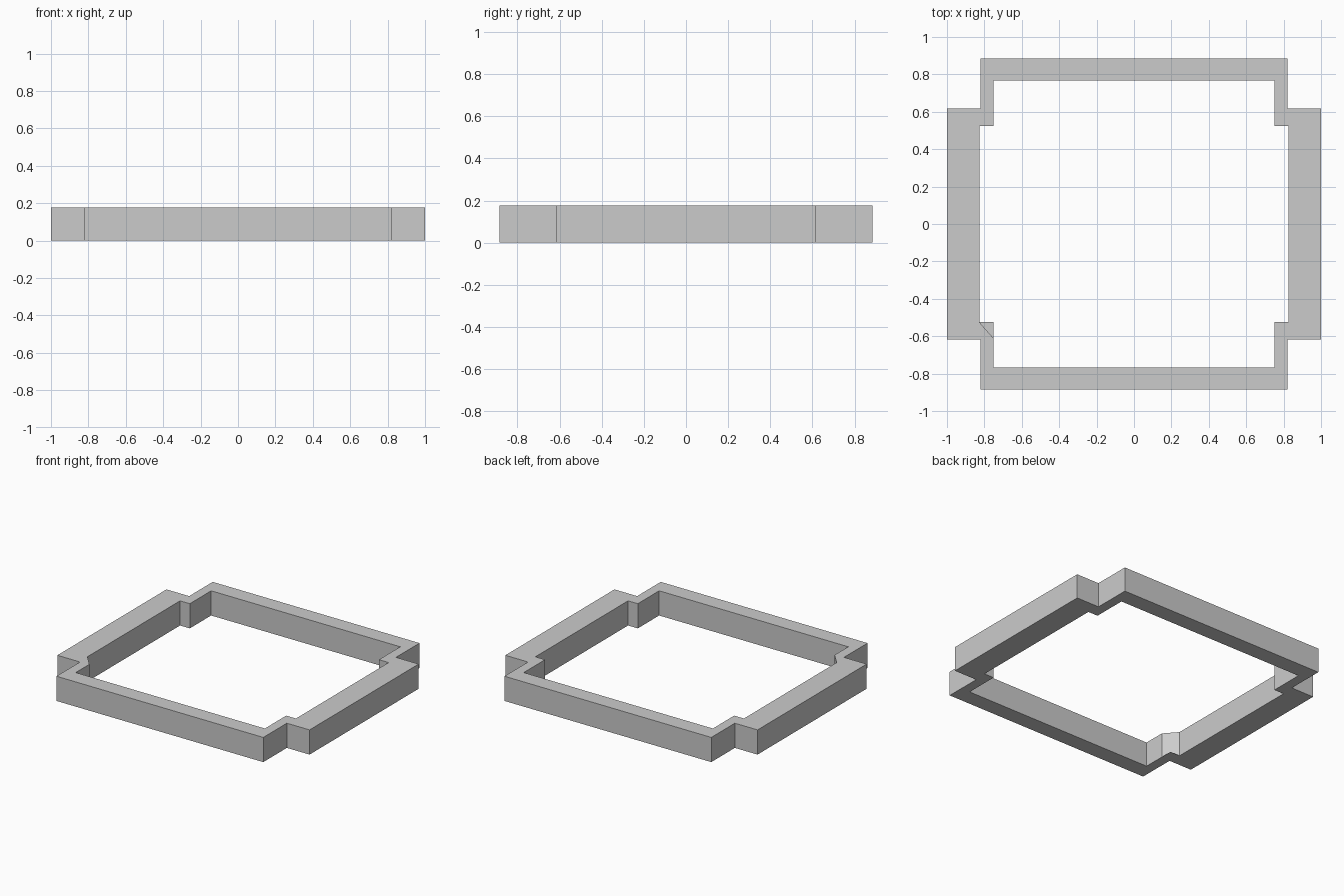
import bpy, bmesh

if "Cube" in bpy.data.objects:
    bpy.data.objects.remove(bpy.data.objects["Cube"])

HEIGHT = 0.177


def stepped_outline(x_narrow, x_wide, y_step, y_end):
    """Rectangle with stepped corners, counter-clockwise from front right."""
    quarter = [(x_narrow, -y_end), (x_narrow, -y_step), (x_wide, -y_step)]
    right = quarter + [(x, -y) for x, y in reversed(quarter)]
    return right + [(-x, -y) for x, y in right]


outer = stepped_outline(0.82, 1.0, 0.618, 0.885)
inner = stepped_outline(0.75, 0.827, 0.525, 0.767)

# The front left inner corner is cut off diagonally
cut = 10
corner = inner[cut]
inner[cut] = (-0.75, -0.612)

bm = bmesh.new()
rings = [[bm.verts.new((x, y, z)) for x, y in outline]
         for outline, z in ((outer, 0), (outer, HEIGHT), (inner, HEIGHT), (inner, 0))]

# Outer wall, top, inner wall and underside
for k in range(4):
    a, b = rings[k], rings[(k + 1) % 4]
    for i in range(12):
        j = (i + 1) % 12
        bm.faces.new((a[i], a[j], b[j], b[i]))

# Thin flap left on the ground in the cut corner
bm.faces.new((rings[3][cut], rings[3][cut - 1], bm.verts.new((*corner, 0))))

mesh = bpy.data.meshes.new("stepped_frame")
bm.to_mesh(mesh)
bm.free()
frame = bpy.data.objects.new("stepped_frame", mesh)
bpy.context.collection.objects.link(frame)
